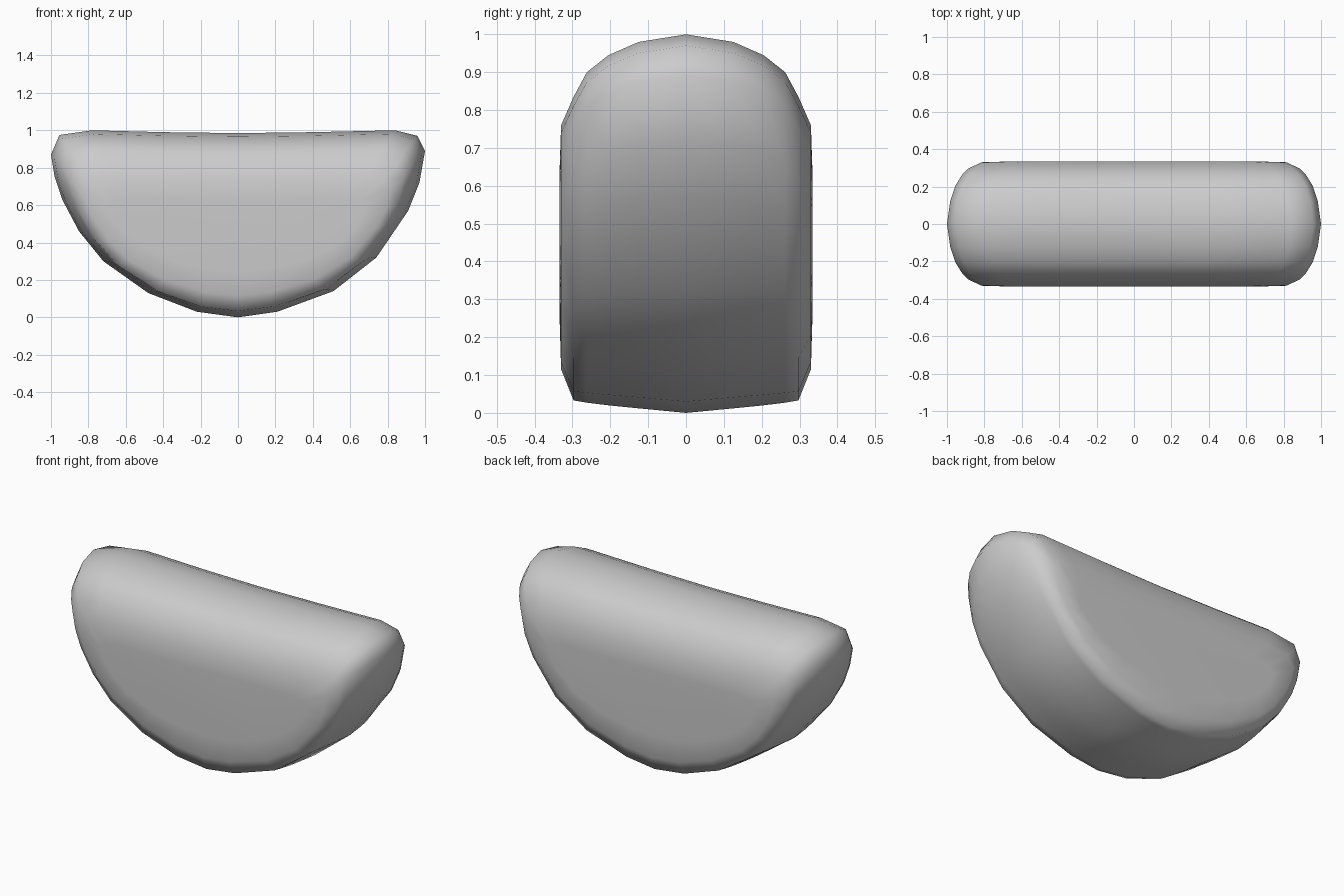
import bpy, bmesh

if "Cube" in bpy.data.objects:
    bpy.data.objects.remove(bpy.data.objects["Cube"])

# Half-disc outline seen from the front (x, z)
OUTLINE = [(-1, .87), (-.955, .975), (-.78, 1), (-.4, .99), (0, .985), (.4, .99),
           (.84, 1), (.96, .97), (1, .89), (.97, .72), (.91, .57), (.74, .32),
           (.51, .14), (.21, .03), (0, 0), (-.22, .03), (-.48, .13), (-.72, .30),
           (-.85, .46), (-.94, .63), (-.98, .75)]

# Layers through half the thickness: y, end shrink, top drop, bottom rise
HALF = [(0, 0, 0, 0), (.125, .018, .02, .012), (.205, .045, .055, .02),
        (.262, .08, .10, .027), (.297, .115, .165, .033),
        (.33, .185, .24, .115), (.334, .32, .36, .25)]
LAYERS = [(-y, e, t, b) for y, e, t, b in reversed(HALF[1:])] + HALF


def outline_ring(bm, y, end, top, bottom):
    """One outline loop, squeezed at the ends, top and bottom."""
    return [bm.verts.new((x * (1 - end), y, bottom + z * (1 - top - bottom)))
            for x, z in OUTLINE]


# Rounded half-disc body: rolled top, broad curved rim, flat faces
bm = bmesh.new()
rings = [outline_ring(bm, *layer) for layer in LAYERS]
n = len(OUTLINE)
for a, b in zip(rings, rings[1:]):
    for i in range(n):
        j = (i + 1) % n
        bm.faces.new((a[i], a[j], b[j], b[i]))
bm.faces.new(rings[0])
bm.faces.new(rings[-1])
bmesh.ops.recalc_face_normals(bm, faces=bm.faces)
for f in bm.faces:
    f.smooth = True

mesh = bpy.data.meshes.new("half_disc_body")
bm.to_mesh(mesh)
bm.free()
body = bpy.data.objects.new("half_disc_body", mesh)
bpy.context.collection.objects.link(body)
